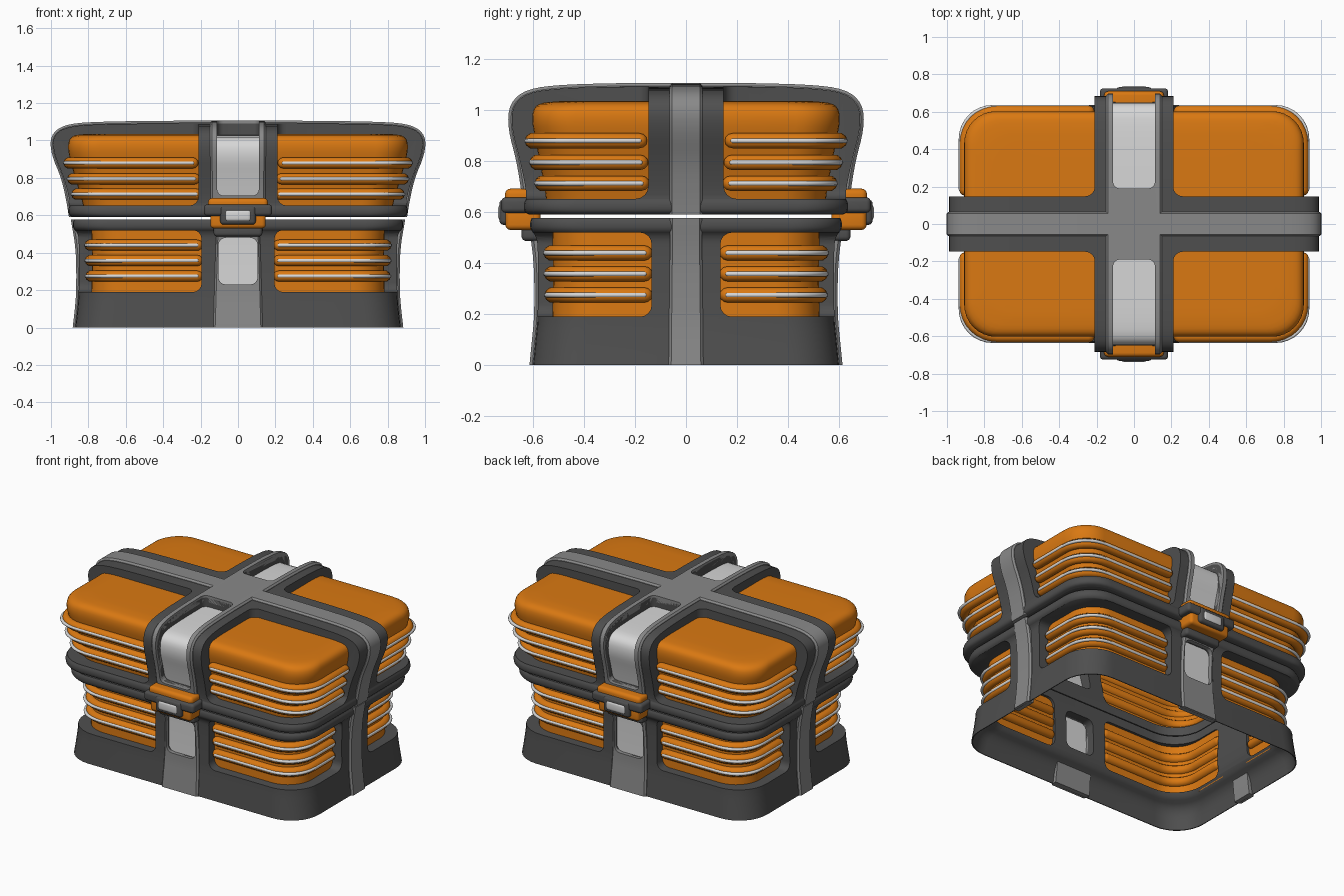
import bpy, bmesh, math

if "Cube" in bpy.data.objects:
    bpy.data.objects.remove(bpy.data.objects["Cube"])


def material(name, col):
    m = bpy.data.materials.new(name)
    m.diffuse_color = (*col, 1)
    m.use_nodes = True
    m.node_tree.nodes["Principled BSDF"].inputs["Base Color"].default_value = m.diffuse_color
    return m


ORANGE = material("orange", (0.70, 0.19, 0.006))
DARK = material("dark_grey", (0.078, 0.078, 0.078))
GREY = material("mid_grey", (0.25, 0.25, 0.25))
LIGHT = material("light_grey", (0.68, 0.68, 0.68))


def finish(name, bm, mat):
    bmesh.ops.recalc_face_normals(bm, faces=bm.faces[:])
    me = bpy.data.meshes.new(name)
    bm.to_mesh(me)
    bm.free()
    ob = bpy.data.objects.new(name, me)
    bpy.context.collection.objects.link(ob)
    if mat:
        me.materials.append(mat)
    return ob


def chaikin(pts, n=2):
    for _ in range(n):
        out = [pts[0]]
        for a, b in zip(pts, pts[1:]):
            out.append(tuple(.75 * p + .25 * q for p, q in zip(a, b)))
            out.append(tuple(.25 * p + .75 * q for p, q in zip(a, b)))
        pts = out + [pts[-1]]
    return pts


def quadrant(hx, hy, r, x0, y0, n=8):
    """Plan path of one corner: point and outward normal."""
    r = min(r, hx * .9, hy * .9)
    pts = [((x0, hy), (0, 1))]
    for i in range(n + 1):
        a = math.pi / 2 * (1 - i / n)
        c, s = math.cos(a), math.sin(a)
        pts.append(((hx - r + r * c, hy - r + r * s), (c, s)))
    return pts + [((hx, y0), (1, 0))]


def full_ring(hx, hy, z, r=.2):
    q = [p for p, _ in quadrant(hx, hy, r, 0, 0)][1:-1]
    ring = q + [(x, -y) for x, y in q[::-1]]
    ring += [(-x, -y) for x, y in q] + [(-x, y) for x, y in q[::-1]]
    return [(x, y, z) for x, y in ring]


def loft(bm, rings, closed=True, loop=False, caps=False, scale=(1, 1)):
    vs = [[bm.verts.new((x * scale[0], y * scale[1], z)) for x, y, z in r] for r in rings]
    n = len(vs[0])
    pairs = list(zip(vs, vs[1:])) + ([(vs[-1], vs[0])] if loop else [])
    for a, b in pairs:
        for i in range(n if closed else n - 1):
            j = (i + 1) % n
            bm.faces.new((a[i], a[j], b[j], b[i]))
    if caps:
        bm.faces.new(vs[0])
        bm.faces.new(vs[-1])
    return vs


QUADS = [(1, 1), (-1, 1), (1, -1), (-1, -1)]
SIDES, FB = [(1, 1), (-1, 1)], [(1, 1), (1, -1)]


def boxes(name, lo, hi, bevel, mat, scales):
    """Rounded boxes, mirrored by moving the limits so normals stay outward."""
    bm = bmesh.new()
    for s in scales:
        ends = [sorted((l * k, h * k)) for l, h, k in zip(lo, hi, (*s, 1))]
        vs = bmesh.ops.create_cube(bm, size=1)["verts"]
        for v in vs:
            v.co = [l + (c + .5) * (h - l) for c, (l, h) in zip(v.co, ends)]
        edges = list({e for v in vs for e in v.link_edges})
        bmesh.ops.bevel(bm, geom=edges, offset=bevel, segments=4, profile=.5, affect='EDGES')
    return finish(name, bm, mat)


def cut(ob, cutters):
    for c in cutters:
        m = ob.modifiers.new("cut", 'BOOLEAN')
        m.operation, m.solver, m.object = 'DIFFERENCE', 'EXACT', c
    bpy.context.view_layer.update()
    dg = bpy.context.evaluated_depsgraph_get()
    me = bpy.data.meshes.new_from_object(ob.evaluated_get(dg))
    ob.modifiers.clear()
    ob.data = me


# Side profiles as (half x, half y, z)
low = chaikin([(.87, .60, 0), (.858, .59, .1), (.85, .58, .2), (.85, .58, .47),
               (.86, .59, .51), (.882, .61, .53), (.884, .612, .56), (.875, .605, .578)])
low_in = chaikin([(.865, .595, 0), (.845, .575, .13), (.775, .505, .17), (.76, .50, .3), (.78, .51, .578)])
lid_top = [(.93, .65, .8), (.985, .685, .93), (.99, .68, 1.02), (.93, .62, 1.07),
           (.78, .48, 1.087), (.3, .25, 1.092)]
up = chaikin([(.88, .615, .59), (.905, .635, .60), (.908, .637, .635), (.895, .622, .66)] + lid_top)
up_in = chaikin([(.79, .52, .59), (.80, .53, .7), (.86, .575, .9), (.82, .53, .99), (.6, .35, 1.01)])
# Same profiles without the belt bead, for the grey bands
low_band_prof = chaikin([(.87, .60, 0), (.858, .59, .1), (.85, .58, .2), (.852, .582, .42), (.88, .61, .578)])
up_band_prof = chaikin([(.89, .622, .59), (.902, .63, .67)] + lid_top)

# Dark frames: hollow lofts
bm = bmesh.new()
loft(bm, [full_ring(*p) for p in low + low_in[::-1]], loop=True)
low_frame = finish("lower_frame", bm, DARK)
bm = bmesh.new()
loft(bm, [full_ring(*p) for p in up_in[::-1] + up], caps=True)
up_frame = finish("lid_frame", bm, DARK)


# Grey bands: profile strips with thickness
def offset(pts, d):
    out = []
    for i, p in enumerate(pts):
        a, b = pts[max(i - 1, 0)], pts[min(i + 1, len(pts) - 1)]
        tx, tz = b[0] - a[0], b[1] - a[1]
        l = math.hypot(tx, tz)
        out.append((p[0] + tz / l * d, p[1] - tx / l * d))
    out[0], out[-1] = (out[0][0], pts[0][1]), (out[-1][0], pts[-1][1])
    return out


def band(name, prof, axis, w0, w1, scales=((1, 1),), bev=.01):
    bm = bmesh.new()
    zmax = max(z for _, z in prof)
    outer, inner = offset(prof, .014), offset(prof, -.03)
    for s in scales:
        rings = []
        for (d, z), (di, zi) in zip(outer, inner):
            w = w0 + (w1 - w0) * min(z / zmax, 1)
            dm, zm = d + (di - d) * .25, z + (zi - z) * .25
            sec = [(di, -w, zi), (dm, -w, zm), (d, bev - w, z), (d, w - bev, z), (dm, w, zm), (di, w, zi)]
            rings.append([(a, b, c) if axis == 'x' else (b, a, c) for a, b, c in sec])
        loft(bm, rings, caps=True, scale=s)
    return finish(name, bm, GREY)


def over(i):
    half = [(p[i], p[2]) for p in up_band_prof]
    return half + [(-d, z) for d, z in half[::-1]]


band("lid_side_band", over(0), 'x', .065, .065)
lid_band = band("lid_front_band", over(1), 'y', .14, .15)
band("lower_side_bands", [(p[0], p[2]) for p in low_band_prof], 'x', .068, .062, SIDES)
low_band = band("lower_front_bands", [(p[1], p[2]) for p in low_band_prof], 'y', .132, .115, FB)

# Window openings
c_low = boxes("cut_low", (.195, .135, .19), (2, 2, .52), .045, None, QUADS)
c_up = boxes("cut_up", (.21, .148, .652), (2, 2, 3), .05, None, QUADS)
c_wlow = boxes("cut_plate_low", (-.105, .3, .23), (.105, 2, .48), .04, None, FB)
c_wup = boxes("cut_plate_up", (-.112, .19, .705), (.112, 2, 3), .035, None, FB)
cut(low_frame, [c_low, c_wlow])
cut(low_band, [c_wlow])
cut(up_frame, [c_up, c_wup])
cut(lid_band, [c_wup])
for c in (c_low, c_up, c_wlow, c_wup):
    bpy.data.objects.remove(c)


# Light inset plates on front and back
def plate(name, prof, w):
    bm = bmesh.new()
    for s in FB:
        loft(bm, [[(-w, y, z), (w, y, z)] for y, z in prof], closed=False, scale=s)
    finish(name, bm, LIGHT)


plate("lid_plates", chaikin([(.59, .67), (.62, .8), (.655, .92), (.635, 1.01), (.52, 1.03), (.15, 1.033)]), .122)
plate("lower_plates", [(.57, .20), (.568, .35), (.572, .50)], .112)


# Orange corner panels
def panels(name, prof, x0, y0, top):
    bm = bmesh.new()
    for s in QUADS:
        rings = [[(x, y, z) for (x, y), _ in quadrant(hx, hy, .17, x0, y0)] for hx, hy, z in prof]
        vs = loft(bm, rings, closed=False, scale=s)
        if top:
            bm.faces.new(vs[-1] + [bm.verts.new((x0 * s[0], y0 * s[1], prof[-1][2]))])
    finish(name, bm, ORANGE)


panels("lower_panels", [(.785, .525, .17), (.78, .52, .35), (.785, .525, .54)], .17, .11, False)
panels("lid_panels", chaikin([(.82, .545, .62), (.84, .555, .7), (.895, .59, .88), (.912, .607, .97),
                              (.895, .59, 1.025), (.82, .51, 1.035), (.76, .45, 1.036)]), .18, .12, True)


# Ribs wrapped round each corner, each with a light stripe
def rib(bm, hx, hy, z, x0, y0, R):
    caps = [math.radians(a) for a in (4, 30, 60)]
    base = quadrant(hx, hy, .17, x0 + R, y0 + R)
    path = [((x0 + R * (1 - math.cos(a)), hy), (0, 1), R * math.sin(a)) for a in caps]
    path += [(p, n, R) for p, n in base]
    path += [((hx, y0 + R * (1 - math.cos(a))), (1, 0), R * math.sin(a)) for a in caps[::-1]]
    rings = []
    for (x, y), (nx, ny), r in path:
        ring = []
        for k in range(10):
            t = math.tau * k / 10
            o = r * math.cos(t)
            ring.append((x + nx * o, y + ny * o, z + r * math.sin(t)))
        rings.append(ring)
    for s in QUADS:
        loft(bm, rings, caps=True, scale=s)


RIBS = [(.903, .602, .88, .212, .152), (.883, .583, .795, .202, .148), (.861, .563, .713, .192, .144),
        (.79, .528, .44, .188, .132), (.788, .526, .358, .188, .132), (.786, .524, .275, .188, .132)]
rib_bm, stripe_bm = bmesh.new(), bmesh.new()
for hx, hy, z, x0, y0 in RIBS:
    rib(rib_bm, hx, hy, z, x0, y0, .031)
    rib(stripe_bm, hx + .024, hy + .024, z, x0 + .022, y0 + .022, .010)
finish("ribs", rib_bm, ORANGE)
finish("rib_stripes", stripe_bm, LIGHT)

# Latches on front and back
boxes("latch_top", (-.16, .57, .615), (.16, .71, .692), .022, ORANGE, FB)
boxes("latch_bottom", (-.148, .57, .53), (.148, .708, .62), .02, ORANGE, FB)
boxes("latch_bar", (-.182, .58, .597), (.182, .725, .658), .018, DARK, FB)
boxes("latch_centre", (-.095, .58, .55), (.095, .732, .65), .018, DARK, FB)
boxes("latch_insert", (-.07, .70, .567), (.07, .737, .63), .016, LIGHT, FB)
boxes("latch_catch", (-.13, .55, .487), (.13, .645, .545), .018, DARK, FB)

# Smooth shading with sharp edges kept
for ob in bpy.context.scene.objects:
    ob.select_set(True)
    bpy.context.view_layer.objects.active = ob
bpy.ops.object.shade_smooth_by_angle(angle=math.radians(38))
